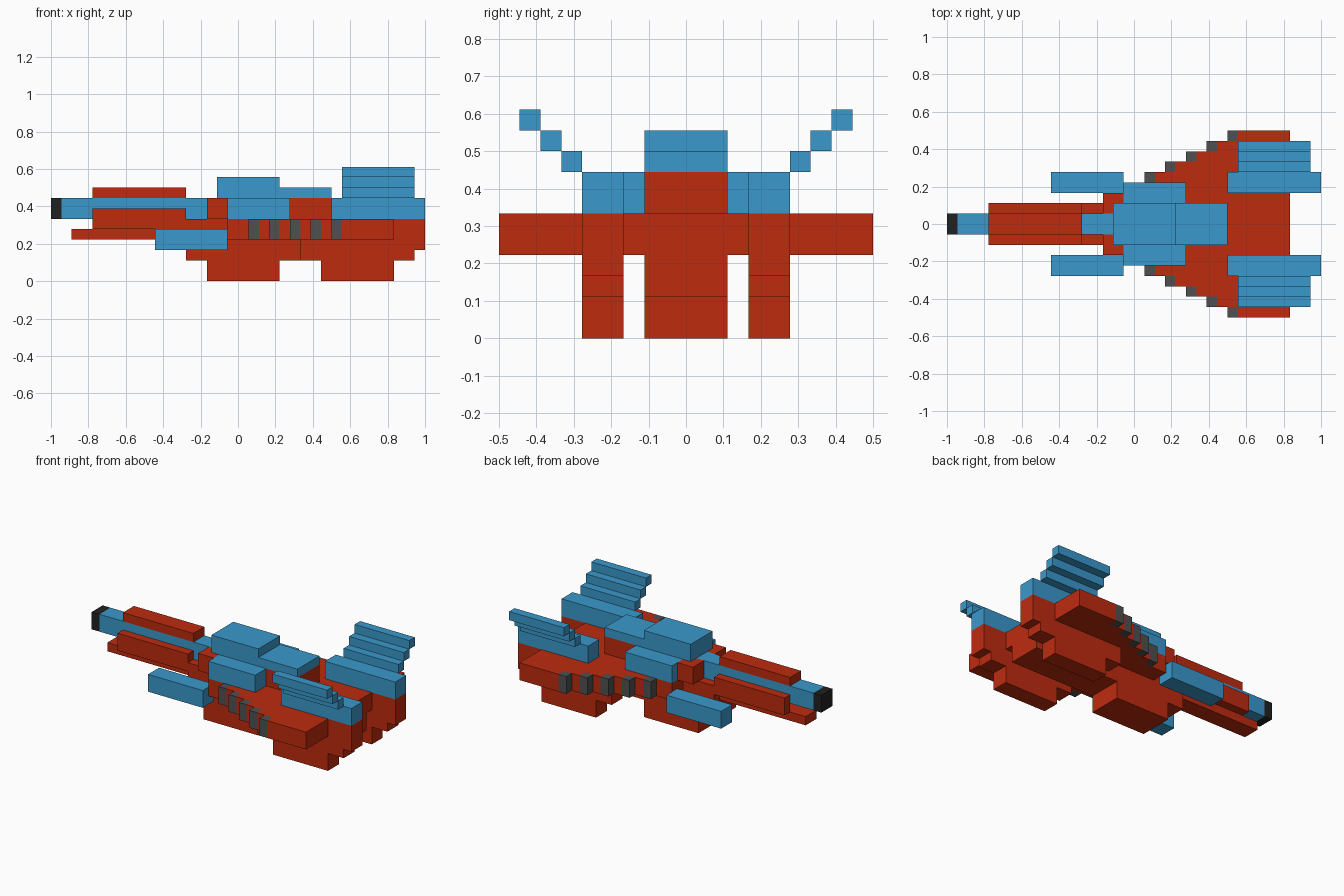
import bpy, bmesh

if "Cube" in bpy.data.objects:
    bpy.data.objects.remove(bpy.data.objects["Cube"])

U = 1 / 18  # one block of the model's grid


def material(name, rgb):
    m = bpy.data.materials.new(name)
    m.diffuse_color = (*rgb, 1)
    m.use_nodes = True
    m.node_tree.nodes["Principled BSDF"].inputs["Base Color"].default_value = m.diffuse_color
    return m


RED = material("hull red", (0.515, 0.024, 0.0045))
BLUE = material("panel blue", (0.042, 0.314, 0.604))
GREY = material("gun grey", (0.08, 0.08, 0.08))
BLACK = material("muzzle black", (0.015, 0.015, 0.015))


def blocks(name, mat, boxes, mirror=False):
    """One object from boxes (x0, x1, y0, y1, z0, z1) in grid units."""
    bm = bmesh.new()
    for x0, x1, y0, y1, z0, z1 in boxes:
        spans = [(y0, y1), (-y1, -y0)] if mirror else [(y0, y1)]
        for a, b in spans:
            cube = bmesh.ops.create_cube(bm, size=1)["verts"]
            for v in cube:
                v.co.x = (x1 if v.co.x > 0 else x0) * U
                v.co.y = (b if v.co.y > 0 else a) * U
                v.co.z = (z1 if v.co.z > 0 else z0) * U
    mesh = bpy.data.meshes.new(name)
    bm.to_mesh(mesh)
    bm.free()
    mesh.materials.append(mat)
    obj = bpy.data.objects.new(name, mesh)
    bpy.context.collection.objects.link(obj)
    return obj


# Nose cannon
blocks("muzzle", BLACK, [(-18, -17, -1, 1, 6, 8)])
blocks("barrel", BLUE, [(-17, -1, -1, 1, 6, 8)])
blocks("barrel_top_rail", RED, [(-14, -5, -1, 1, 8, 9)])
blocks("barrel_side_rails", RED, [(-14, -5, 1, 2, 5, 7)], mirror=True)
blocks("barrel_lower_rail", RED, [(-16, -5, -1, 1, 4, 5)])

# Central hull
blocks("hull", RED, [(-5, 15, -2, 2, 2, 6)])
blocks("front_foot", RED, [(-3, 4, -2, 2, 0, 2)])
blocks("barrel_collar", RED, [(-3, -1, 1, 3, 6, 8)], mirror=True)
blocks("mid_deck", BLUE, [(-1, 5, -4, 4, 6, 8)])
blocks("rear_deck", RED, [(5, 9, -2, 2, 6, 8)])
blocks("cockpit", BLUE, [(-2, 4, -2, 2, 8, 10)])
blocks("cockpit_rear", BLUE, [(4, 9, -2, 2, 8, 9)])

# Stepped wings with a gun on the tip of each step
wing = [(-1, 15, 2, 4, 4, 6)]
guns = []
for i in range(5):
    x, y = 2 + 2 * i, 4 + i
    wing.append((x, 15, y, y + 1, 4, 6))
    guns.append((x - 1, x, y, y + 1, 4, 6))
blocks("wings", RED, wing, mirror=True)
blocks("wing_guns", GREY, guns, mirror=True)

# Side pods
blocks("front_pods", BLUE, [(-8, -1, 3, 5, 3, 5)], mirror=True)
blocks("engine_pods", RED, [(6, 15, 3, 5, 2, 4), (15, 17, 3, 5, 2, 3),
                            (15, 18, 3, 5, 3, 6)], mirror=True)
blocks("rear_feet", RED, [(8, 15, 3, 5, 0, 2)], mirror=True)
blocks("engine_covers", BLUE, [(9, 18, 3, 5, 6, 8)], mirror=True)

# Stair-stepped tail fins
blocks("tail_fins", BLUE,
       [(10, 17, 5 + i, 6 + i, 8 + i, 9 + i) for i in range(3)], mirror=True)
